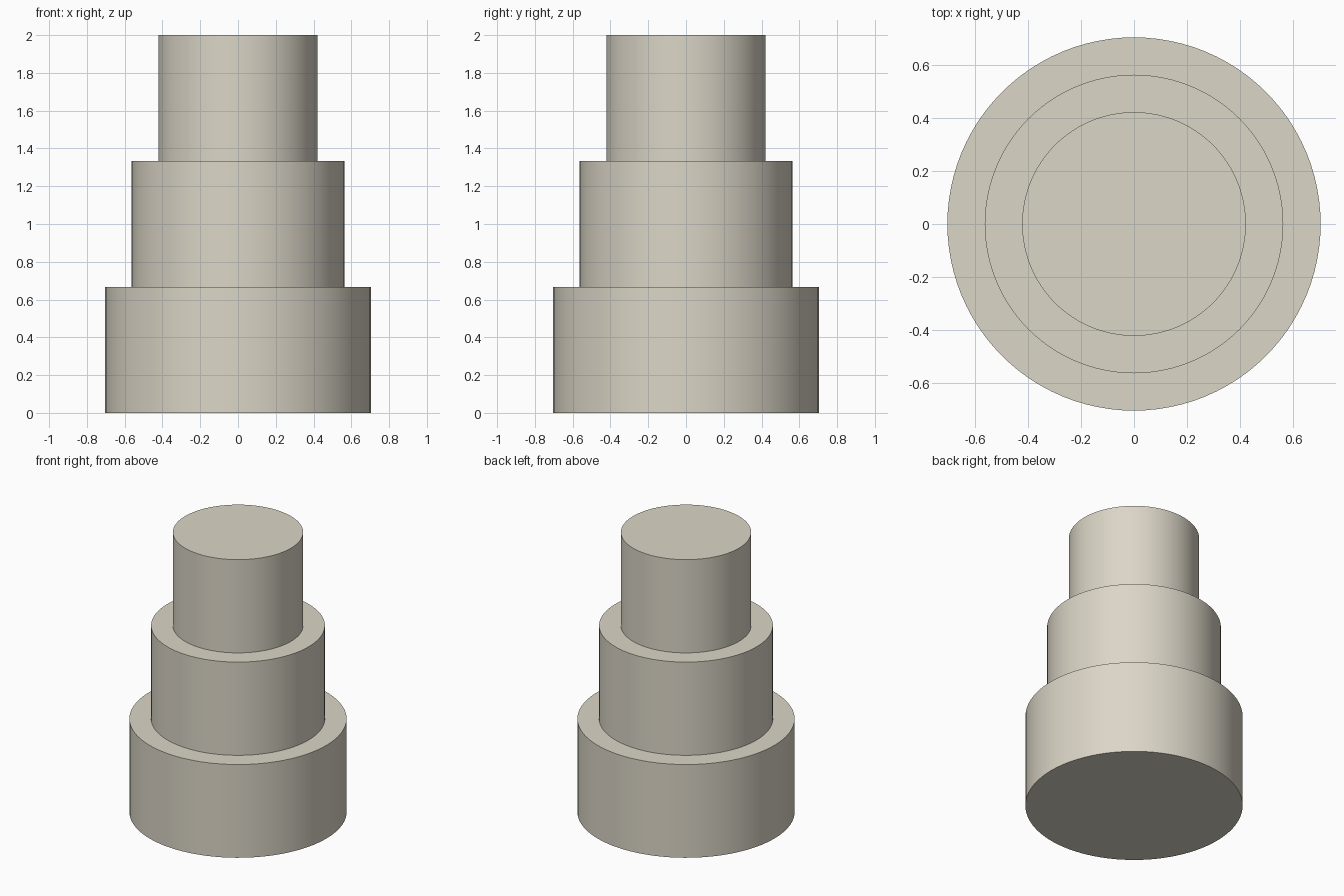
import bpy
import math

cube = bpy.data.objects.get("Cube")
if cube:
    bpy.data.objects.remove(cube, do_unlink=True)

# Single warm stone colour
COLOUR = (0.71, 0.67, 0.57, 1.0)
stone = bpy.data.materials.new("warm beige")
stone.use_nodes = True
stone.diffuse_color = COLOUR
stone.node_tree.nodes["Principled BSDF"].inputs["Base Color"].default_value = COLOUR

TIER_HEIGHT = 2 / 3


def add_tier(name, radius, level):
    """Smooth-sided cylinder standing on the tier below."""
    bpy.ops.mesh.primitive_cylinder_add(
        vertices=96, radius=radius, depth=TIER_HEIGHT,
        location=(0, 0, (level + 0.5) * TIER_HEIGHT))
    tier = bpy.context.object
    tier.name = name
    tier.data.materials.append(stone)
    bpy.ops.object.shade_smooth_by_angle(angle=math.radians(30))


# Three stacked tiers, narrowing upward
tiers = [("bottom_tier", 0.704), ("middle_tier", 0.563), ("top_tier", 0.422)]
for level, (name, radius) in enumerate(tiers):
    add_tier(name, radius, level)
